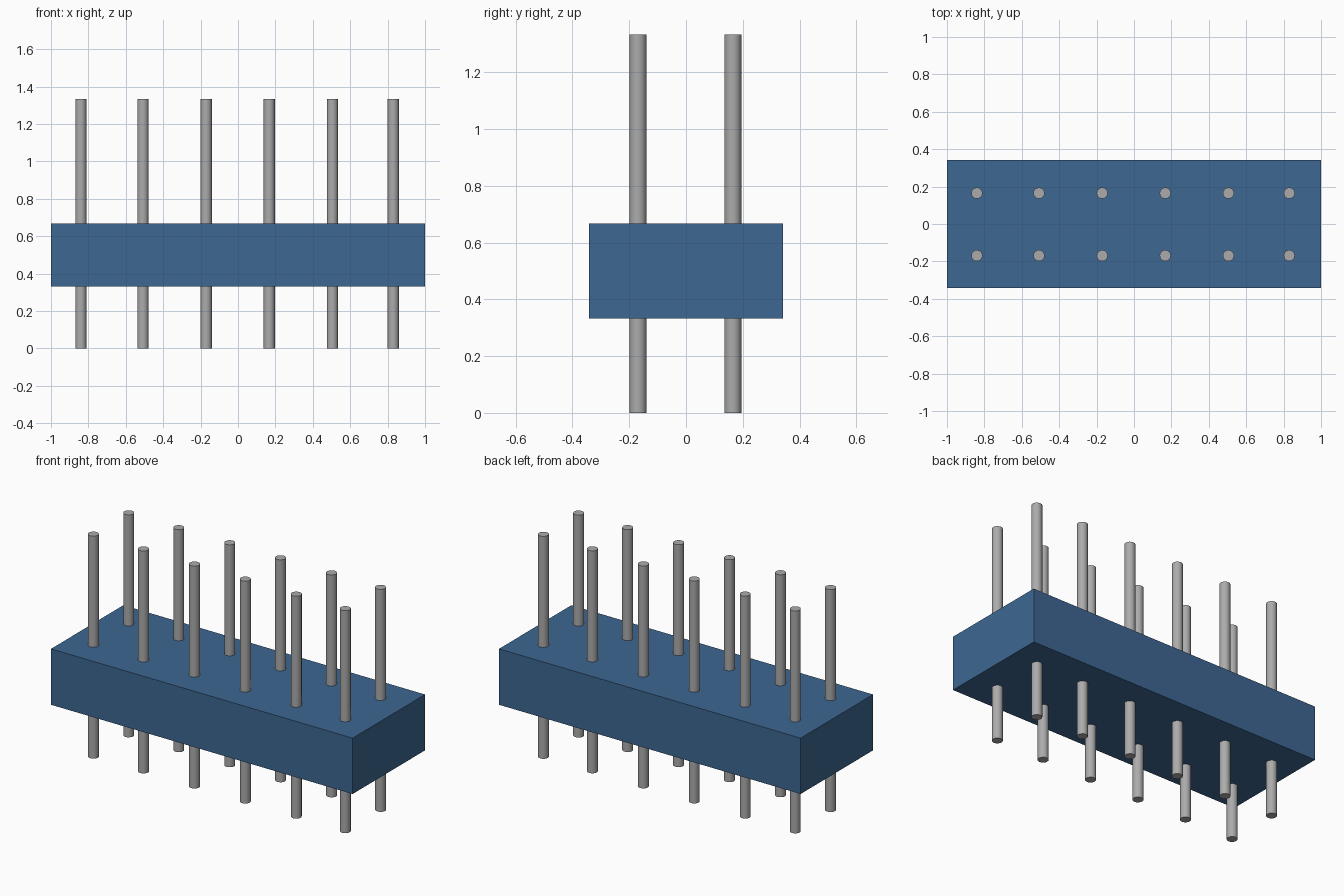
import bpy
import math

cube = bpy.data.objects.get("Cube")
if cube:
    bpy.data.objects.remove(cube, do_unlink=True)


def make_material(name, color):
    mat = bpy.data.materials.new(name)
    mat.use_nodes = True
    mat.diffuse_color = color
    mat.node_tree.nodes["Principled BSDF"].inputs["Base Color"].default_value = color
    return mat


blue = make_material("housing blue", (0.047, 0.136, 0.29, 1))
grey = make_material("pin grey", (0.41, 0.41, 0.41, 1))

# Rectangular housing
bpy.ops.mesh.primitive_cube_add(size=1, location=(0, 0, 0.5))
housing = bpy.context.object
housing.name = "housing"
housing.scale = (2.0, 0.685, 0.335)
bpy.ops.object.transform_apply(location=False, rotation=False, scale=True)
housing.data.materials.append(blue)

# Two rows of six round pins running through the housing
PIN_HEIGHT = 1.333
PIN_X = (-0.84, -0.508, -0.17, 0.167, 0.505, 0.83)
for row, y in (("front", -0.169), ("back", 0.165)):
    for i, x in enumerate(PIN_X, 1):
        bpy.ops.mesh.primitive_cylinder_add(
            vertices=16, radius=0.03, depth=PIN_HEIGHT,
            location=(x, y, PIN_HEIGHT / 2))
        pin = bpy.context.object
        pin.name = f"{row}_pin_{i}"
        pin.data.materials.append(grey)
        bpy.ops.object.shade_smooth_by_angle(angle=math.radians(40))
